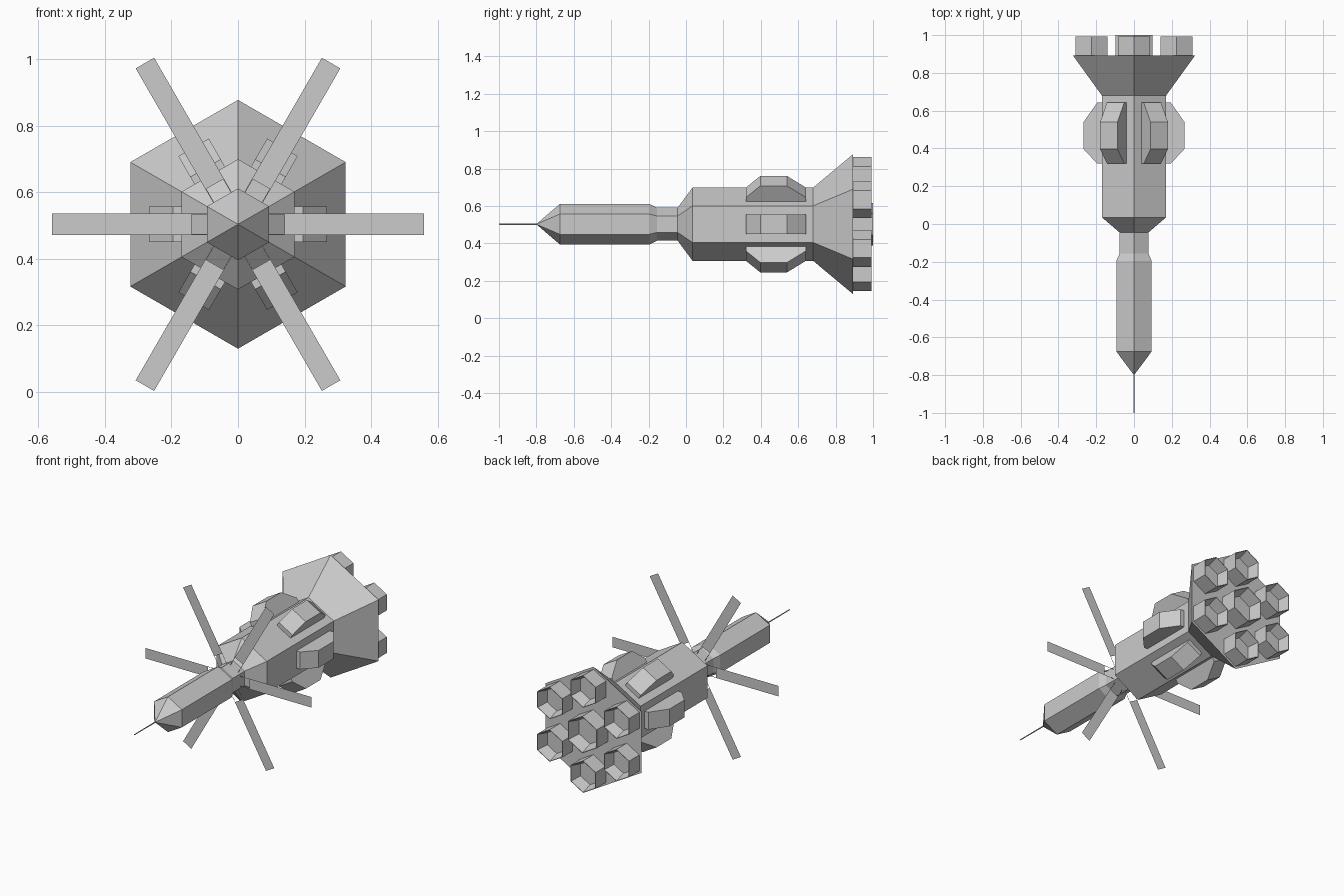
import bpy, bmesh
from math import cos, sin, radians

if "Cube" in bpy.data.objects:
    bpy.data.objects.remove(bpy.data.objects["Cube"])

CZ = 0.503  # height of the long axis


def finish(name, bm, solid=True):
    if solid:
        bmesh.ops.recalc_face_normals(bm, faces=bm.faces[:])
    me = bpy.data.meshes.new(name)
    bm.to_mesh(me)
    bm.free()
    ob = bpy.data.objects.new(name, me)
    bpy.context.collection.objects.link(ob)
    return ob


def hex_loft(name, profile, cx=0.0, cz=CZ):
    """Six-sided loft along y from (y, radius) pairs, corner pointing up, capped."""
    bm = bmesh.new()
    rings = []
    for y, r in profile:
        rings.append([bm.verts.new((cx + r * cos(radians(30 + 60 * k)), y,
                                    cz + r * sin(radians(30 + 60 * k)))) for k in range(6)])
    for a, b in zip(rings, rings[1:]):
        for k in range(6):
            n = (k + 1) % 6
            bm.faces.new((a[k], a[n], b[n], b[k]))
    bm.faces.new(rings[0])
    bm.faces.new(rings[-1])
    bmesh.ops.remove_doubles(bm, verts=bm.verts[:], dist=1e-5)
    return finish(name, bm)


def place(angle, radial, y, side):
    """Point given by distance along a spoke, y, and sideways offset."""
    c, s = cos(radians(angle)), sin(radians(angle))
    return (radial * c - side * s, y, CZ + radial * s + side * c)


# Hull: nose, forward section, neck, main body and flared engine skirt
hex_loft("hull", [(-0.80, 0.0005), (-0.675, 0.108), (-0.195, 0.108), (-0.155, 0.088),
                  (-0.045, 0.088), (0.035, 0.196), (0.68, 0.196), (0.893, 0.374)])

# Nose antenna
hex_loft("nose_antenna", [(-1.0, 0.003), (-0.79, 0.004)])


# Engine nozzles: open cups, one larger in the middle and six around it
def nozzle(name, r, end, cx, cz):
    hex_loft(name, [(0.885, r), (end, r), (end, r * 0.96), (0.925, r * 0.75)], cx, cz)


nozzle("centre_nozzle", 0.113, 1.0, 0, CZ)
for k in range(6):
    x, _, z = place(30 + 60 * k, 0.26, 0, 0)
    nozzle(f"outer_nozzle_{k + 1}", 0.098, 0.992, x, z)

# Side pods: bevelled profile (radial, y) extruded sideways, one per flat of the body
POD = [(0.16, 0.32), (0.195, 0.32), (0.267, 0.397), (0.267, 0.54), (0.195, 0.642), (0.16, 0.642)]
for k in range(6):
    bm = bmesh.new()
    sides = [[bm.verts.new(place(60 * k, r, y, w)) for r, y in POD] for w in (-0.053, 0.053)]
    for i in range(len(POD)):
        j = (i + 1) % len(POD)
        bm.faces.new((sides[0][i], sides[0][j], sides[1][j], sides[1][i]))
    for s in sides:
        bm.faces.new(s)
    finish(f"side_pod_{k + 1}", bm)

# Radiator panels: flat blades around the neck, each held by two thin rails
for k in range(6):
    bm = bmesh.new()
    strips = [(0.14, 0.56, -0.032, 0.032), (0.06, 0.14, -0.032, -0.029), (0.06, 0.14, 0.029, 0.032)]
    for r0, r1, w0, w1 in strips:
        bm.faces.new([bm.verts.new(place(60 * k, r, -0.09, w))
                      for r, w in ((r0, w0), (r1, w0), (r1, w1), (r0, w1))])
    finish(f"radiator_panel_{k + 1}", bm, solid=False)
